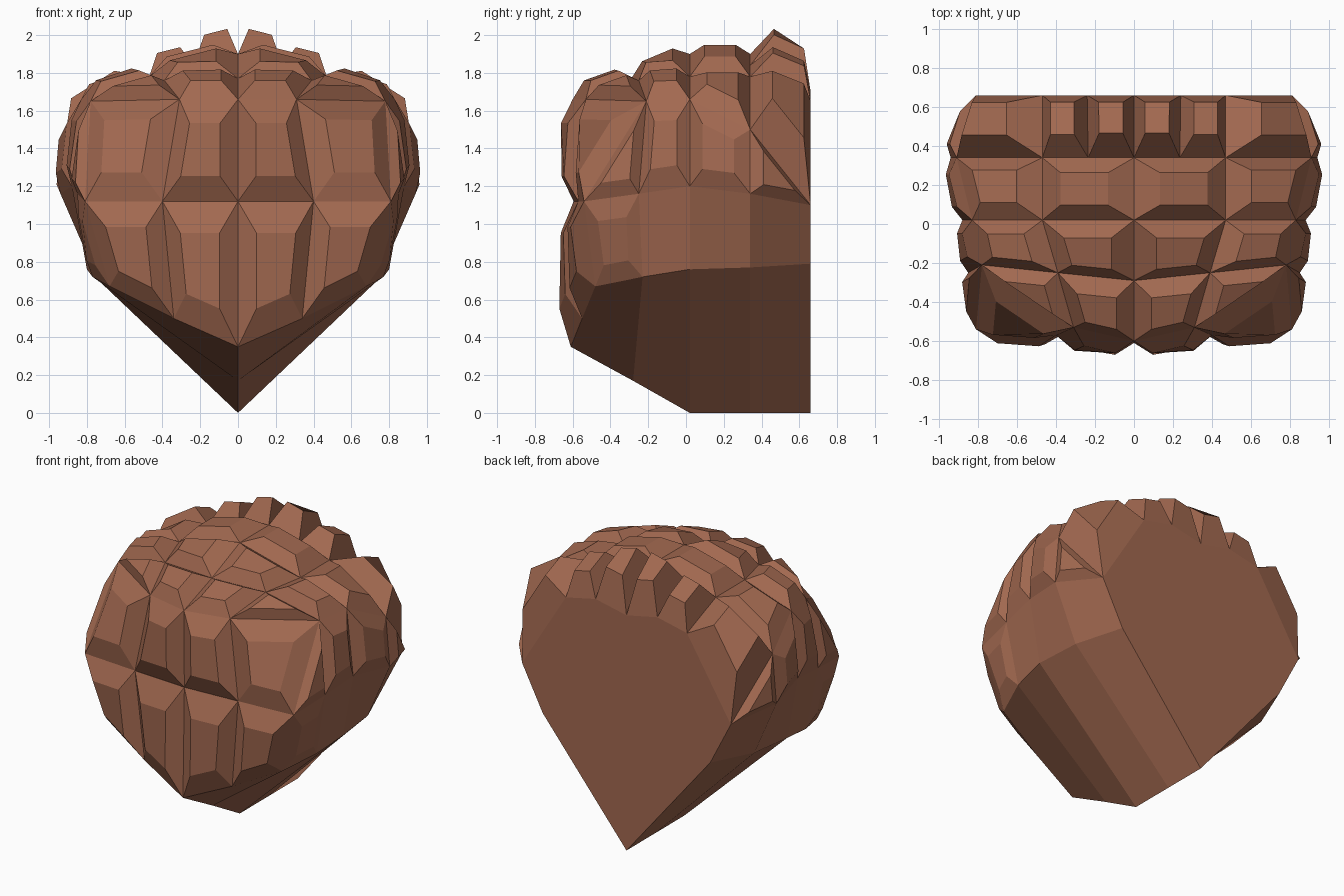
import bpy, bmesh
from mathutils import Vector as V
from mathutils.geometry import normal

if "Cube" in bpy.data.objects:
    bpy.data.objects.remove(bpy.data.objects["Cube"])

# Cage points of the right half, (x, y, z)
P = {k: V(c) for k, c in {
    # crown: centre, middle and outer column, front to back
    "a0": (0, -.60, 1.66), "a1": (.31, -.53, 1.66),
    "b0": (0, -.29, 1.77), "b1": (.39, -.25, 1.76), "b2": (.78, -.21, 1.65),
    "c0": (0, .02, 1.90), "c1": (.47, .02, 1.78), "c2": (.83, .02, 1.66),
    "d0": (0, .34, 1.90), "dm": (.235, .34, 1.84), "d1": (.47, .34, 1.78), "d2": (.91, .34, 1.50),
    "e0": (0, .66, 1.65), "em": (.24, .66, 1.70), "e1": (.47, .66, 1.65), "e2": (.81, .66, 1.10),
    # waist ring
    "f0": (0, -.595, 1.12), "f1": (.40, -.57, 1.12), "f2": (.81, -.54, 1.12),
    "g2": (.85, -.25, 1.16), "h2": (.88, .02, 1.20), "i2": (.94, .34, 1.16),
    # lower ring
    "j0": (0, -.61, .35), "j1": (.34, -.55, .50), "j2": (.68, -.48, .67),
    "k2": (.77, -.23, .72), "l2": (.80, .02, .76), "m2": (.77, .34, .77), "n2": (.65, .66, .79),
    # keel
    "k0": (0, -.28, .17), "l0": (0, .02, 0), "m0": (0, .34, 0), "n0": (0, .66, 0)}.items()}

bm = bmesh.new()


def plain(names):
    bm.faces.new([bm.verts.new(P[n]) for n in names.split()])


def bump(names, rise, push=None, keep=.52):
    """Patch with a raised, shrunken centre."""
    ring = [P[n] for n in names.split()]
    mid = sum(ring, V()) / len(ring)
    if push is None:
        d = normal(ring)
        if d.dot(mid - V((0, 0, 1.0))) < 0:
            d = -d
    else:
        d = V(push).normalized()
    top = [mid + (p - mid) * keep + d * rise for p in ring]
    for t in top:
        t.y = min(t.y, .625)
    lo = [bm.verts.new(p) for p in ring]
    hi = [bm.verts.new(p) for p in top]
    n = len(ring)
    for i in range(n):
        j = (i + 1) % n
        bm.faces.new((lo[i], lo[j], hi[j], hi[i]))
    bm.faces.new(hi)


# Crown lumps
for q in ("c0 c1 d1 d0", "c1 c2 d2 d1", "b0 b1 c1 c0", "b1 b2 c2 c1", "a0 a1 b1 b0"):
    bump(q, .08)
bump("a1 b2 b1", .07)
# Back crest lumps
bump("d0 dm em e0", .20, (0, .25, 1))
bump("dm d1 e1 em", .15, (0.1, .3, 1))
bump("d1 d2 e2 e1", .19, (.45, .2, .8))
# Front lumps
for q in ("a0 f0 f1 a1", "a1 f1 f2 b2", "f0 j0 j1 f1", "f1 j1 j2 f2"):
    bump(q, .075)
# Side lumps
for q in ("b2 c2 h2 g2", "c2 d2 i2 h2", "b2 g2 f2", "d2 e2 i2"):
    bump(q, .05)
bump("f2 g2 k2 j2", .03)
# Smooth lower sides, underside and flat back
for q in ("g2 h2 l2 k2", "h2 i2 m2 l2", "i2 e2 n2 m2",
          "j0 j1 j2 k2 k0", "k0 k2 l2 l0", "l0 l2 m2 m0", "m0 m2 n2 n0",
          "n0 n2 e2 e1 em e0"):
    plain(q)

# Mirror to the left half and weld
geo = bm.verts[:] + bm.edges[:] + bm.faces[:]
dup = bmesh.ops.duplicate(bm, geom=geo)["geom"]
for v in dup:
    if isinstance(v, bmesh.types.BMVert):
        v.co.x = -v.co.x
bmesh.ops.remove_doubles(bm, verts=bm.verts[:], dist=.0005)
bmesh.ops.recalc_face_normals(bm, faces=bm.faces[:])

me = bpy.data.meshes.new("lumpy_shell")
bm.to_mesh(me)
bm.free()
mat = bpy.data.materials.new("warm brown")
mat.diffuse_color = (.36, .14, .08, 1)
mat.use_nodes = True
mat.node_tree.nodes["Principled BSDF"].inputs["Base Color"].default_value = mat.diffuse_color
me.materials.append(mat)
ob = bpy.data.objects.new("lumpy_shell", me)
bpy.context.collection.objects.link(ob)
